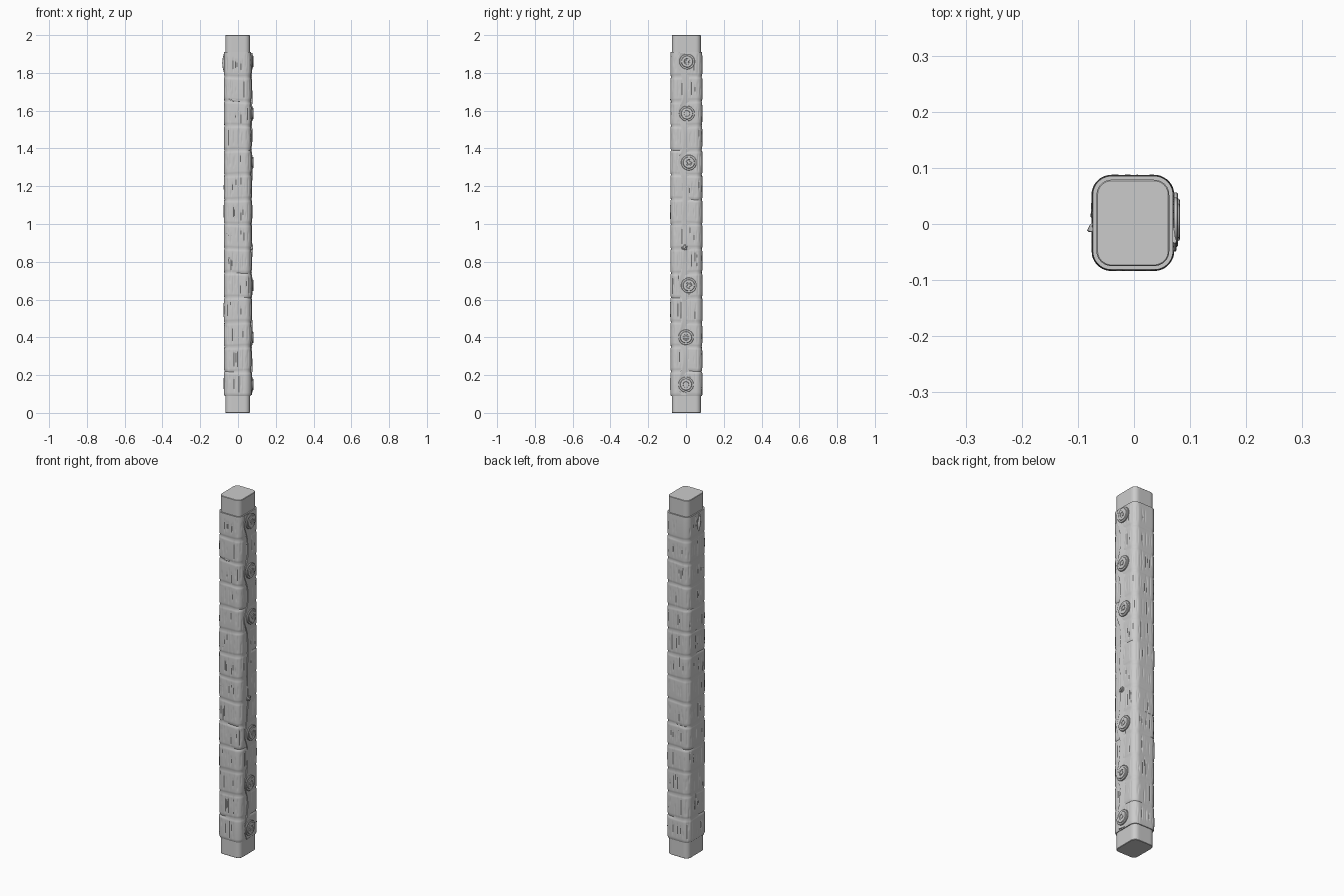
import bpy, bmesh, math, random
from math import pi, sin, cos, exp

if "Cube" in bpy.data.objects:
    bpy.data.objects.remove(bpy.data.objects["Cube"])

random.seed(4)
X0, X1, Y0, Y1, R = -0.067, 0.063, -0.075, 0.079, 0.027
CX, CY = (X0 + X1) / 2, (Y0 + Y1) / 2
LX, LY, ARC = X1 - X0 - 2 * R, Y1 - Y0 - 2 * R, pi * R / 2
PERIM = 2 * LX + 2 * LY + 4 * ARC
Z0, Z1, BANDS = 0.09, 1.91, 14
H = (Z1 - Z0) / BANDS


def section(s):
    """Point and normal on the rounded rectangle, from the front of the +x side."""
    s %= PERIM
    corners = [(X1 - R, Y1 - R, 0), (X0 + R, Y1 - R, pi / 2),
               (X0 + R, Y0 + R, pi), (X1 - R, Y0 + R, 1.5 * pi)]
    for i, (cx, cy, a) in enumerate(corners):
        length = LY if i % 2 == 0 else LX
        if s < length:
            k = length - s
            return cx + R * cos(a) + k * sin(a), cy + R * sin(a) - k * cos(a), cos(a), sin(a)
        s -= length
        if s < ARC:
            b = a + s / R
            return cx + R * cos(b), cy + R * sin(b), cos(b), sin(b)
        s -= ARC
    return X1, Y0 + R, 1, 0


def finish(bm, name, angle=35):
    bmesh.ops.recalc_face_normals(bm, faces=bm.faces)
    me = bpy.data.meshes.new(name)
    bm.to_mesh(me)
    bm.free()
    ob = bpy.data.objects.new(name, me)
    bpy.context.collection.objects.link(ob)
    bpy.ops.object.select_all(action='DESELECT')
    ob.select_set(True)
    bpy.context.view_layer.objects.active = ob
    bpy.ops.object.shade_smooth_by_angle(angle=math.radians(angle))
    return ob


def loft(name, rows, cyclic=True, caps=False, angle=35):
    bm = bmesh.new()
    grid = [[bm.verts.new(p) for p in row] for row in rows]
    n = len(grid[0])
    for a, b in zip(grid, grid[1:]):
        for j in range(n if cyclic else n - 1):
            k = (j + 1) % n
            bm.faces.new((a[j], a[k], b[k], b[j]))
    if caps:
        bm.faces.new(grid[0])
        bm.faces.new(grid[-1])
    return finish(bm, name, angle)


def ring(z, off, n=64):
    out = []
    for i in range(n):
        x, y, nx, ny = section(PERIM * i / n)
        out.append((x + nx * off, y + ny * off, z))
    return out


# Plain rounded core post
loft("core_post", [ring(0, -0.002), ring(0.002, 0), ring(1.998, 0), ring(2, -0.002)], caps=True)

# Quilted sleeve: stitched bands with irregular vertical creases
N, ROWS = 240, 14
COUNT = 20
rows = [ring(Z0, -0.002, N)]
for b in range(BANDS):
    creases = []
    for i in range(COUNT):
        for half in range(2):
            if random.random() < 0.85:
                mid = 0.5 if half == 0 else random.uniform(0.25, 0.75)
                creases.append(((i + half * 0.5 + random.uniform(-0.2, 0.2)) * PERIM / COUNT,
                                mid, random.uniform(0.15, 0.42) * (1 - 0.35 * half),
                                random.uniform(0.0012, 0.0028)))
    puff = random.uniform(0.0065, 0.0078)
    for r in range(ROWS):
        t = r / ROWS
        d = min(t, 1 - t) * H
        base = puff + 0.001 * sin(pi * t) - 0.0035 * exp(-(d / 0.005) ** 2)
        live = [(s, dep) for s, m, l, dep in creases if abs(t - m) < l]
        row = []
        for i in range(N):
            s = PERIM * i / N
            off = base
            for cs, dep in live:
                g = abs(s - cs)
                g = min(g, PERIM - g)
                if g < 0.007:
                    off -= dep * exp(-(g / 0.0024) ** 2)
            x, y, nx, ny = section(s)
            z = Z0 + (b + t) * H + 0.0025 * sin(2 * pi * s / PERIM * 2 + b) * (0 if b + r == 0 else 1)
            row.append((x + nx * off, y + ny * off, z))
        rows.append(row)
rows.append(ring(Z1, 0.0065, N))
rows.append(ring(Z1, -0.002, N))
loft("quilted_sleeve", rows, angle=50)

# Large buttons down the right side: (z, y)
BUTTONS = [(0.15, 0.0), (0.40, 0.0), (0.675, 0.015), (1.325, 0.015), (1.585, 0.005), (1.86, 0.006)]

# Overlapping flap whose wavy edge swings out around each button
rows = []
for i in range(183):
    z = Z0 + 0.005 + (Z1 - Z0 - 0.01) * i / 182
    pull = sum(exp(-((z - bz) / 0.055) ** 2) for bz, _ in BUTTONS)
    edge = -0.019 - 0.026 * pull + 0.003 * sin(z * 23)
    x = X1 + 0.0075
    lift = 0.0045 + 0.001 * sin(z * 31)
    rows.append([(x - 0.005, edge, z), (x + lift - 0.001, edge - 0.001, z),
                 (x + lift, edge + 0.003, z), (x + lift - 0.002, edge + 0.009, z),
                 (x + 0.0015, edge + 0.02, z), (x - 0.003, edge + 0.042, z)])
loft("overlap_flap", rows, caps=True)


def button(name, z, y, radius, x):
    k = radius / 0.041
    profile = [(0, 0.041), (0.005, 0.041), (0.0065, 0.039), (0.0065, 0.031),
               (0.0095, 0.029), (0.0105, 0.026), (0.009, 0.016), (0.007, 0.015),
               (0.007, 0.009), (0.0095, 0.008), (0.0095, 0.001)]
    loft(name, [[(x + d, y + k * r * cos(2 * pi * j / 40), z + k * r * sin(2 * pi * j / 40))
                 for j in range(40)] for d, r in profile], caps=True)


for i, (z, y) in enumerate(BUTTONS):
    button("button_%d" % (i + 1), z, y, 0.041, X1 + 0.0085)
button("small_stud", 0.875, -0.007, 0.016, X1 + 0.0055)


def fold(name, s0, z0, s1, z1, width, height):
    """A raised, torn lip of cloth lying on the sleeve."""
    rows = []
    for i in range(13):
        t = i / 12
        w = width * (0.08 + sin(pi * t)) * (0.8 + 0.2 * cos(9 * t))
        h = height * (0.15 + 0.85 * sin(pi * t))
        s, z = s0 + (s1 - s0) * t, z0 + (z1 - z0) * t
        ds, dz = s1 - s0, z1 - z0
        m = math.hypot(ds, dz)
        row = []
        for k, q in ((-1, 0), (-0.5, 0.6), (0.3, 1), (0.6, 0.85), (0.45, 0)):
            x, y, nx, ny = section(s - dz / m * w * k)
            off = 0.005 + h * q
            row.append((x + nx * off, y + ny * off, z + ds / m * w * k))
        rows.append(row)
    loft(name, rows, caps=True)


# Torn folds on the left and front sides
LEFT = LY + ARC + LX + ARC          # start of the left side, at its back end
FRONT = LEFT + LY + ARC             # start of the front, at its left end
fold("left_tear_upper", LEFT - 0.005, 1.215, LEFT + 0.055, 1.17, 0.012, 0.005)
fold("left_tear_lower", LEFT + 0.005, 0.55, LEFT + 0.045, 0.51, 0.012, 0.005)
fold("left_top_fold_a", LEFT + 0.065, 1.905, LEFT + 0.055, 1.80, 0.012, 0.0115)
fold("left_top_fold_b", LEFT + 0.03, 1.905, LEFT + 0.038, 1.83, 0.009, 0.006)
fold("front_fold_upper", FRONT - 0.025, 1.665, FRONT + 0.05, 1.65, 0.008, 0.004)
fold("front_fold_middle", FRONT - 0.035, 0.955, FRONT + 0.015, 0.935, 0.008, 0.004)
